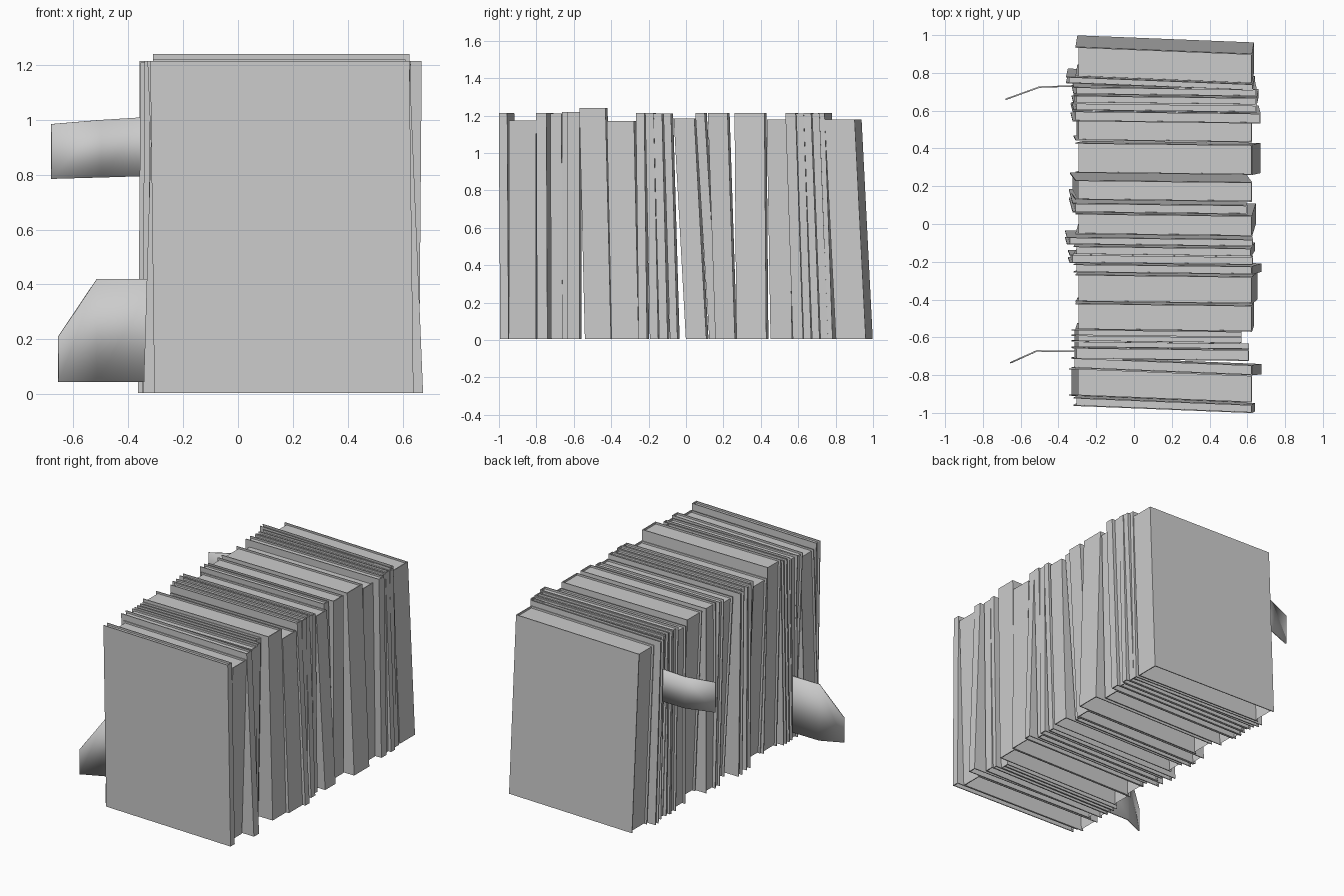
import bpy
import bmesh

cube = bpy.data.objects.get("Cube")
if cube:
    bpy.data.objects.remove(cube)

grey = bpy.data.materials.new("plain_grey")
grey.use_nodes = True
grey.diffuse_color = (0.6, 0.6, 0.6, 1)
grey.node_tree.nodes["Principled BSDF"].inputs["Base Color"].default_value = (0.6, 0.6, 0.6, 1)


def prism(bm, outline, low, high, floor=True):
    """Extrude a flat outline of (x, y) points from low to high."""
    bottom = [bm.verts.new((x, y, low)) for x, y in outline]
    top = [bm.verts.new((x, y, high)) for x, y in outline]
    if floor:
        bm.faces.new(bottom)
    bm.faces.new(top)
    for i in range(len(outline)):
        j = (i + 1) % len(outline)
        bm.faces.new((bottom[i], bottom[j], top[j], top[i]))


def finish(bm, name):
    bmesh.ops.recalc_face_normals(bm, faces=bm.faces)
    mesh = bpy.data.meshes.new(name)
    bm.to_mesh(mesh)
    bm.free()
    mesh.materials.append(grey)
    obj = bpy.data.objects.new(name, mesh)
    bpy.context.collection.objects.link(obj)
    return obj


def book(name, y_bottom, y_top, thick, height, slide, left=-0.31, right=0.625):
    bm = bmesh.new()
    h = thick / 2
    board = min(0.006, thick * 0.15)
    # Wrapped cover with its spine on +x
    prism(bm, [(left, -h), (right, -h), (right, h), (left, h),
               (left, h - board), (right - board, h - board),
               (right - board, board - h), (left, board - h)], 0.005, height)
    # Hollow page block, open underneath, set back from the cover edges
    p = h - board
    prism(bm, [(left + 0.015, -p), (right - board, -p),
               (right - board, p), (left + 0.015, p)], 0.01, height - 0.012, floor=False)
    # Lean, slide and turn the book a little
    turn = -0.04 if abs(y_top) > 0.7 else -0.012
    for v in bm.verts:
        t = v.co.z / height
        v.co.y += y_bottom + (y_top - y_bottom) * t + turn * (v.co.x - 0.16)
        v.co.x += slide * (1 - t)
    finish(bm, name)


# Thick books: bottom y, top y, thickness, height, slide of the foot
thick_books = [
    (-0.855, -0.855, 0.145, 1.175, -0.035),
    (-0.465, -0.495, 0.14, 1.24, 0.01),
    (-0.32, -0.345, 0.145, 1.17, 0.03),
    (0.06, -0.005, 0.11, 1.185, 0.02),
    (0.215, 0.175, 0.105, 1.215, -0.03),
    (0.355, 0.345, 0.16, 1.215, 0.045),
    (0.515, 0.495, 0.115, 1.18, -0.01),
    (0.9, 0.84, 0.16, 1.18, 0.01),
]
for i, row in enumerate(thick_books):
    book(f"thick_book_{i + 1}", *row)

# Thin books and booklets between them; the last two values are the x limits
thin_books = [
    (-0.952, -0.96, 0.045, 1.215, 0.015, -0.32, 0.625),
    (-0.75, -0.755, 0.055, 1.215, 0.05, -0.33, 0.625),
    (-0.685, -0.69, 0.06, 1.21, -0.01, -0.32, 0.61),
    (-0.225, -0.24, 0.045, 1.215, 0.05, -0.32, 0.625),
    (-0.165, -0.19, 0.045, 1.215, -0.01, -0.34, 0.63),
    (-0.115, -0.145, 0.045, 1.21, 0.02, -0.32, 0.62),
    (-0.06, -0.095, 0.04, 1.21, -0.01, -0.355, 0.63),
    (0.155, 0.08, 0.05, 1.215, -0.02, -0.325, 0.6),
    (0.605, 0.565, 0.055, 1.215, -0.01, -0.325, 0.67),
    (0.655, 0.615, 0.04, 1.21, -0.01, -0.32, 0.65),
    (0.7, 0.655, 0.04, 1.215, 0.01, -0.32, 0.65),
    (0.745, 0.7, 0.04, 1.21, -0.01, -0.32, 0.65),
    (0.785, 0.742, 0.035, 1.215, 0.01, -0.36, 0.63),
]
for i, row in enumerate(thin_books):
    book(f"thin_book_{i + 1}", *row)
for i, y in enumerate((-0.642, -0.61, -0.58)):
    book(f"booklet_{i + 1}", y, y, 0.031, 1.22, -0.02, right=0.57 + 0.04 * (i == 0))


def paper_strip(name, path):
    """Bent sheet; each path point holds x, y, bottom z, top z."""
    bm = bmesh.new()
    pairs = [(bm.verts.new((x, y, a)), bm.verts.new((x, y, b))) for x, y, a, b in path]
    for (a, b), (c, d) in zip(pairs, pairs[1:]):
        bm.faces.new((a, c, d, b))
    sheet = finish(bm, name)
    solid = sheet.modifiers.new("paper_thickness", 'SOLIDIFY')
    solid.thickness = 0.008
    solid.offset = 0
    for face in sheet.data.polygons:
        face.use_smooth = True


# Loose paper markers sticking out on -x
paper_strip("upper_marker", [(-0.68, 0.66, 0.785, 0.985), (-0.5, 0.725, 0.79, 1.0),
                             (-0.34, 0.73, 0.795, 1.01), (0, 0.73, 0.795, 1.02)])
paper_strip("lower_marker", [(-0.655, -0.735, 0.045, 0.21), (-0.515, -0.672, 0.045, 0.42),
                             (-0.3, -0.675, 0.045, 0.42), (0.1, -0.69, 0.045, 0.42)])
